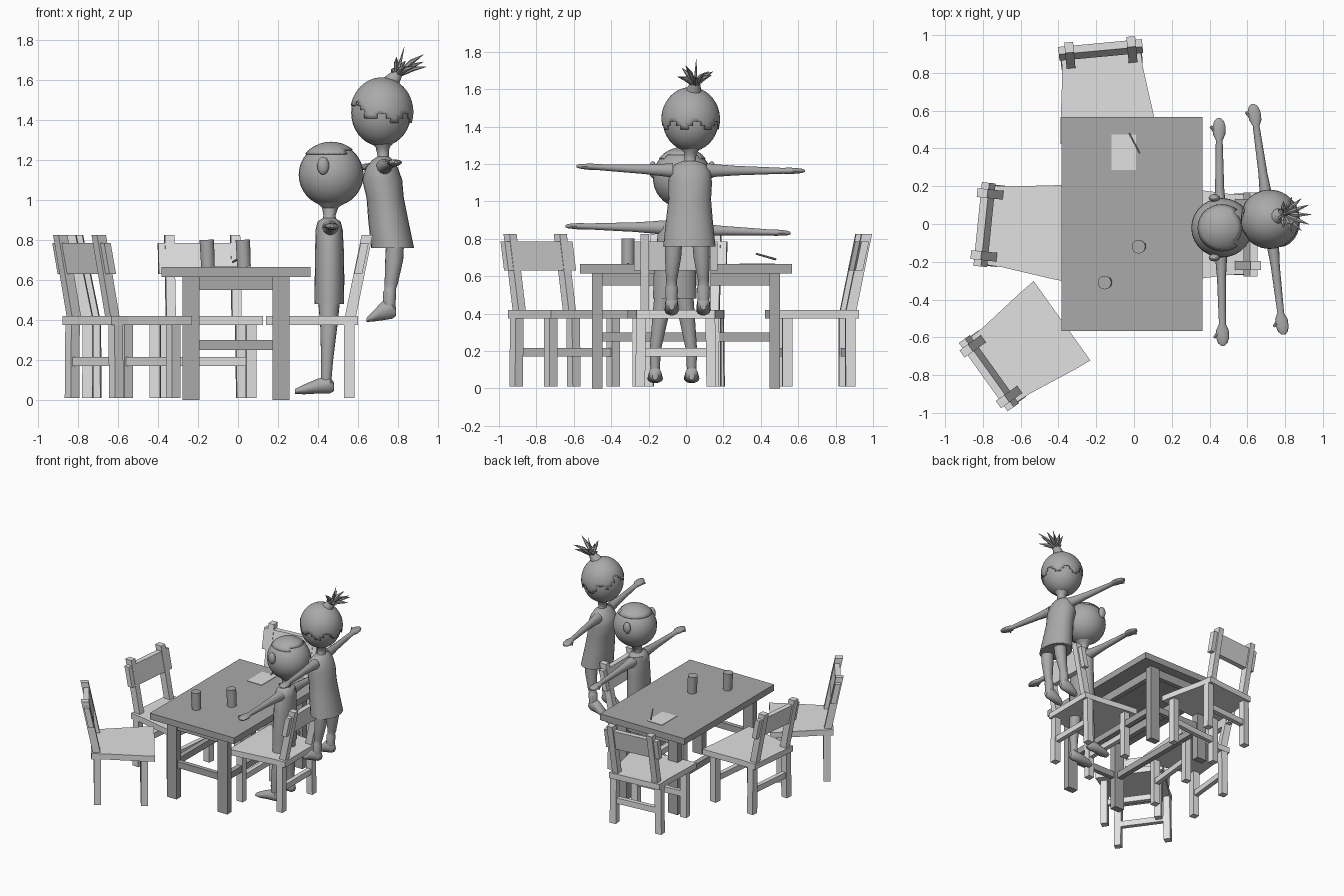
import bpy, bmesh, math, random
from mathutils import Matrix, Vector

if "Cube" in bpy.data.objects:
    bpy.data.objects.remove(bpy.data.objects["Cube"])

random.seed(3)


def material(name, v):
    m = bpy.data.materials.new(name)
    m.diffuse_color = (v, v, v, 1)
    m.use_nodes = True
    m.node_tree.nodes["Principled BSDF"].inputs["Base Color"].default_value = m.diffuse_color
    return m


LIGHT = material("light grey", 0.75)
MID = material("mid grey", 0.40)
ROUND = []


def finish(name, bm, mat, smooth=False):
    bmesh.ops.recalc_face_normals(bm, faces=bm.faces)
    me = bpy.data.meshes.new(name)
    bm.to_mesh(me)
    bm.free()
    ob = bpy.data.objects.new(name, me)
    me.materials.append(mat)
    bpy.context.collection.objects.link(ob)
    if smooth:
        ROUND.append(ob)
    return ob


def bridge(name, loops, mat, smooth=False, matrix=None):
    """Skin a list of equal-length point loops and cap both ends."""
    bm = bmesh.new()
    vs = [[bm.verts.new(p) for p in loop] for loop in loops]
    n = len(vs[0])
    for a, b in zip(vs, vs[1:]):
        for i in range(n):
            bm.faces.new((a[i], a[(i + 1) % n], b[(i + 1) % n], b[i]))
    bm.faces.new(vs[0])
    bm.faces.new(vs[-1])
    if matrix:
        bm.transform(matrix)
    return finish(name, bm, mat, smooth)


def box(name, c0, c1, sx, sy, mat, matrix=None):
    """Slanted post from bottom centre c0 to top centre c1."""
    q = [(-sx / 2, -sy / 2), (sx / 2, -sy / 2), (sx / 2, sy / 2), (-sx / 2, sy / 2)]
    return bridge(name, [[(c[0] + a, c[1] + b, c[2]) for a, b in q] for c in (c0, c1)],
                  mat, False, matrix)


def loft(name, rings, axis="z", mat=MID, seg=18):
    """Elliptical rings (x, y, z, ra, rb) stacked along one axis."""
    loops = []
    for x, y, z, ra, rb in rings:
        loop = []
        for i in range(seg):
            t = math.tau * i / seg
            a, b = ra * math.cos(t), rb * math.sin(t)
            d = {"z": (a, b, 0), "y": (a, 0, b), "x": (0, a, b)}[axis]
            loop.append((x + d[0], y + d[1], z + d[2]))
        loops.append(loop)
    return bridge(name, loops, mat, True)


def ball(name, c, r, keep=None, seg=28):
    bm = bmesh.new()
    bmesh.ops.create_uvsphere(bm, u_segments=seg, v_segments=seg // 2 + 4, radius=1)
    if keep:
        bad = [f for f in bm.faces if not keep(f.calc_center_median())]
        bmesh.ops.delete(bm, geom=bad, context="FACES")
    bm.transform(Matrix.Translation(c) @ Matrix.Diagonal((*r, 1)))
    ob = finish(name, bm, MID, True)
    if keep:
        s = ob.modifiers.new("thickness", "SOLIDIFY")
        s.thickness = 0.008
    return ob


def spike(name, p, q, r0, r1, seg=8, mat=MID):
    p, q = Vector(p), Vector(q)
    bm = bmesh.new()
    bmesh.ops.create_cone(bm, cap_ends=True, segments=seg, radius1=r0, radius2=r1,
                          depth=(q - p).length)
    bm.transform(Matrix.Translation((p + q) / 2) @
                 (q - p).to_track_quat("Z", "Y").to_matrix().to_4x4())
    return finish(name, bm, mat, True)


# Table
box("table_top", (-0.01, 0, 0.615), (-0.01, 0, 0.665), 0.745, 1.135, MID)
for sx in (-1, 1):
    for sy in (-1, 1):
        x, y = -0.01 + sx * 0.225, sy * 0.475
        box("table_leg", (x, y, 0), (x, y, 0.615), 0.085, 0.055, MID)
for z0, z1 in ((0.55, 0.615), (0.25, 0.30)):
    for s in (-1, 1):
        box("table_side_rail", (-0.01 + s * 0.225, 0, z0), (-0.01 + s * 0.225, 0, z1),
            0.04, 0.92, MID)
        box("table_end_rail", (-0.01, s * 0.475, z0), (-0.01, s * 0.475, z1), 0.40, 0.035, MID)


# Chairs: local +y is forward, origin at the back edge of the seat
def chair(x, y, angle):
    m = Matrix.Translation((x, y, 0)) @ Matrix.Rotation(math.radians(angle), 4, "Z")
    half = [(0.21, 0), (0.215, 0.1), (0.25, 0.37), (0.258, 0.46)]
    outline = half + [(-a, b) for a, b in reversed(half)]
    bridge("seat", [[(a, b, z) for a, b in outline] for z in (0.375, 0.42)], LIGHT, False, m)
    for s in (-1, 1):
        box("chair_back_leg", (s * 0.19, 0.045, 0.01), (s * 0.185, 0.045, 0.375),
            0.052, 0.052, LIGHT, m)
        box("chair_front_leg", (s * 0.205, 0.385, 0.01), (s * 0.205, 0.385, 0.375),
            0.052, 0.052, LIGHT, m)
        box("chair_back_post", (s * 0.165, 0.04, 0.41), (s * 0.165, -0.045, 0.825),
            0.047, 0.055, LIGHT, m)
    box("chair_back_panel", (0, 0.0, 0.63), (0, -0.033, 0.785), 0.445, 0.04, LIGHT, m)
    box("chair_back_rail", (0, 0.045, 0.17), (0, 0.045, 0.215), 0.33, 0.035, LIGHT, m)
    box("chair_front_rail", (0, 0.385, 0.17), (0, 0.385, 0.215), 0.36, 0.035, LIGHT, m)


for place in ((-0.175, 0.905, 185.3), (-0.775, -0.005, -95.8),
              (0.60, -0.055, 90), (-0.755, -0.78, -54.4)):
    chair(*place)

# Things on the table
for x, y in ((-0.15, -0.31), (0.03, -0.12)):
    spike("cup", (x, y, 0.665), (x - 0.006, y, 0.80), 0.034, 0.036, 20)
box("paper", (-0.055, 0.38, 0.664), (-0.055, 0.38, 0.669), 0.13, 0.19, LIGHT)
spike("pencil", (-0.025, 0.48, 0.69), (0.03, 0.375, 0.72), 0.006, 0.005, 6)


def arm(name, shoulder, tip):
    a, b = Vector(shoulder), Vector(tip)
    shape = ((0, .04, .04), (.1, .032, .034), (.3, .024, .026), (.55, .021, .021),
             (.78, .018, .016), (.84, .033, .018), (.92, .034, .015), (.97, .026, .012),
             (1, .01, .006))
    loft(name, [(*a.lerp(b, t), r, s) for t, r, s in shape], "y", MID, 14)
    p = a.lerp(b, 0.82)
    spike(name + "_thumb", p, a.lerp(b, 0.92) + Vector((-0.045, 0, 0)), 0.015, 0.007)


# Child
ball("child_head", (0.465, -0.02, 1.125), (0.162, 0.157, 0.16))
ball("child_hair", (0.465, -0.02, 1.125), (0.168, 0.163, 0.165),
     lambda c: c.z > 0.66 + 0.1 * c.x)
for s in (-1, 1):
    ball("child_ear", (0.425, -0.02 + s * 0.158, 1.17), (0.03, 0.02, 0.045), None, 12)
loft("child_neck", [(0.455, -0.045, 0.88, .04, .05), (0.457, -0.04, 0.92, .03, .032),
                    (0.46, -0.03, 0.96, .04, .04), (0.465, -0.02, 1.01, .10, .10)])
loft("child_torso", [(0.455, -0.06, 0.48, .074, .118), (0.457, -0.06, 0.60, .074, .115),
                     (0.457, -0.055, 0.74, .072, .105), (0.455, -0.05, 0.85, .068, .10),
                     (0.455, -0.045, 0.89, .058, .085), (0.455, -0.045, 0.91, .03, .04)])
for y in (-0.165, 0.03):
    k = -0.115 if y < -0.1 else -0.015
    loft("child_leg", [(0.455, k, 0.50, .055, .055), (0.453, (k + y) / 2, 0.36, .042, .042),
                       (0.445, y, 0.20, .03, .03), (0.44, y, 0.08, .025, .025)])
    loft("child_foot", [(0.48, y, 0.065, .015, .02), (0.46, y, 0.075, .034, .042),
                        (0.40, y, 0.07, .036, .038), (0.33, y, 0.053, .042, .025),
                        (0.285, y, 0.043, .025, .012)], "x")
arm("child_left_arm", (0.46, -0.12, 0.86), (0.47, -0.645, 0.868))
arm("child_right_arm", (0.455, 0.03, 0.85), (0.45, 0.56, 0.83))

# Woman
ball("woman_head", (0.715, 0.025, 1.435), (0.15, 0.15, 0.168))


def hairline(c):
    az = math.atan2(c.y, -c.x)                      # 0 = facing forward
    fringe = 0.5 * max(0, math.cos(az)) ** 2
    return c.z > -0.16 + fringe + 0.13 * math.sin(az * 7)


ball("woman_hair", (0.718, 0.025, 1.438), (0.158, 0.157, 0.173), hairline, 42)
spike("woman_hair_knot", (0.76, 0.04, 1.58), (0.80, 0.05, 1.635), 0.045, 0.025, 12)
for i in range(11):
    t = math.tau * i / 11
    d = Vector((0.06 + 0.09 * math.cos(t), 0.095 * math.sin(t),
                random.uniform(0.03, 0.11)))
    base = Vector((0.79, 0.05, 1.615))
    mid = base + d * 0.55 + Vector((0, 0, 0.012))
    spike("woman_hair_spike", base, mid, 0.009, 0.013, 6)
    spike("woman_hair_spike_tip", mid, base + d, 0.013, 0.001, 6)
spike("woman_hair_spike_top", (0.79, 0.05, 1.61), (0.83, 0.055, 1.762), 0.014, 0.001, 6)

loft("woman_neck", [(0.725, 0.02, 1.18, .04, .055), (0.725, 0.022, 1.22, .028, .03),
                    (0.722, 0.024, 1.26, .034, .034), (0.718, 0.025, 1.31, .08, .08)])
loft("woman_dress", [(0.772, 0.018, 0.76, .107, .14), (0.75, 0.018, 0.90, .10, .125),
                     (0.735, 0.02, 1.01, .093, .114), (0.72, 0.022, 1.10, .10, .117),
                     (0.718, 0.022, 1.16, .08, .11), (0.722, 0.022, 1.20, .05, .08),
                     (0.725, 0.022, 1.215, .03, .04)], seg=24)
for s in (-1, 1):
    y = 0.008 + s * 0.085
    loft("woman_leg", [(0.785, y * 0.85, 0.80, .045, .048), (0.78, y * 0.9, 0.70, .045, .044),
                       (0.765, y, 0.58, .033, .03), (0.76, y, 0.55, .028, .028),
                       (0.757, y, 0.54, .033, .035), (0.755, y, 0.45, .03, .03)])
    loft("woman_foot", [(0.79, y, 0.44, .015, .02), (0.77, y, 0.455, .032, .05),
                        (0.72, y, 0.445, .036, .048), (0.67, y, 0.415, .037, .024),
                        (0.642, y, 0.40, .02, .01)], "x")
arm("woman_left_arm", (0.73, -0.07, 1.165), (0.79, -0.585, 1.188))
arm("woman_right_arm", (0.705, 0.11, 1.165), (0.63, 0.635, 1.163))

# Smooth the rounded parts, keeping sharp rims
bpy.ops.object.select_all(action="DESELECT")
for ob in ROUND:
    ob.select_set(True)
bpy.context.view_layer.objects.active = ROUND[0]
bpy.ops.object.shade_smooth_by_angle(angle=math.radians(40))
